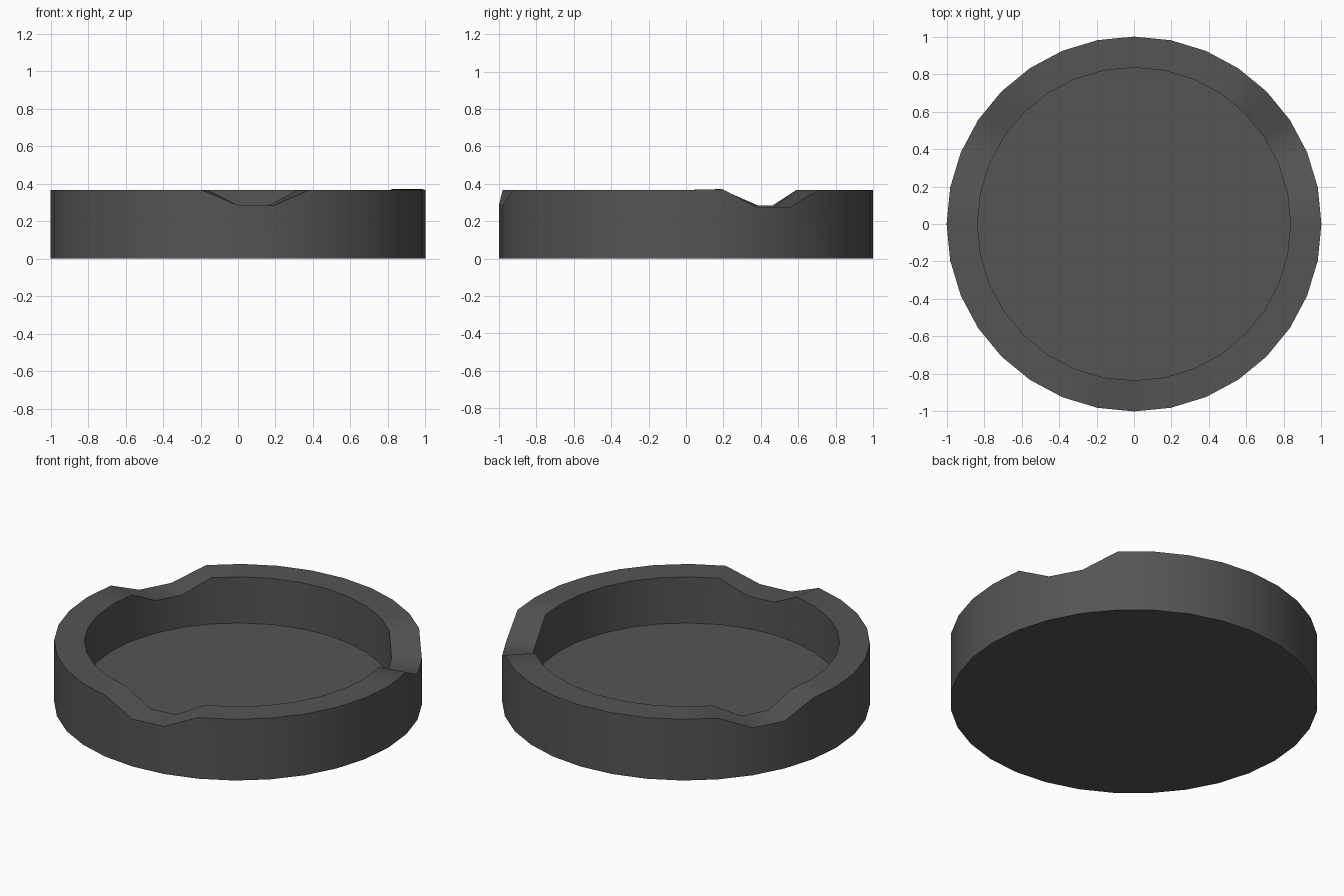
import bpy, bmesh
from math import cos, sin, radians, tau

if "Cube" in bpy.data.objects:
    bpy.data.objects.remove(bpy.data.objects["Cube"])

SIDES = 32
R_OUT, R_IN = 1.0, 0.835
TOP, FLOOR = 0.367, 0.09

# Two lowered rim vertices per rest notch: first vertex index -> height
rim = [TOP] * SIDES
for first, z in ((2, 0.273), (13, 0.285), (24, 0.285)):
    rim[first] = rim[first + 1] = z
rim[1] = TOP + 0.004

bm = bmesh.new()


def ring(radius, heights):
    return [bm.verts.new((radius * cos(tau * i / SIDES), radius * sin(tau * i / SIDES), z))
            for i, z in enumerate(heights)]


# Bottom, outer wall, notched rim, inner wall, floor
rings = [ring(R_OUT, [0] * SIDES), ring(R_OUT, rim),
         ring(R_IN, rim), ring(R_IN, [FLOOR] * SIDES)]
for a, b in zip(rings, rings[1:]):
    for i in range(SIDES):
        j = (i + 1) % SIDES
        bm.faces.new((a[i], a[j], b[j], b[i]))
bm.faces.new(rings[0][::-1])
bm.faces.new(rings[3])
bmesh.ops.recalc_face_normals(bm, faces=bm.faces)

mesh = bpy.data.meshes.new("notched_tray")
bm.to_mesh(mesh)
bm.free()
tray = bpy.data.objects.new("notched_tray", mesh)
bpy.context.collection.objects.link(tray)

# Dark grey finish
mat = bpy.data.materials.new("dark_grey")
mat.diffuse_color = (0.09, 0.09, 0.09, 1)
mat.use_nodes = True
mat.node_tree.nodes["Principled BSDF"].inputs["Base Color"].default_value = mat.diffuse_color
mesh.materials.append(mat)

bpy.context.view_layer.objects.active = tray
tray.select_set(True)
bpy.ops.object.shade_smooth_by_angle(angle=radians(30))
